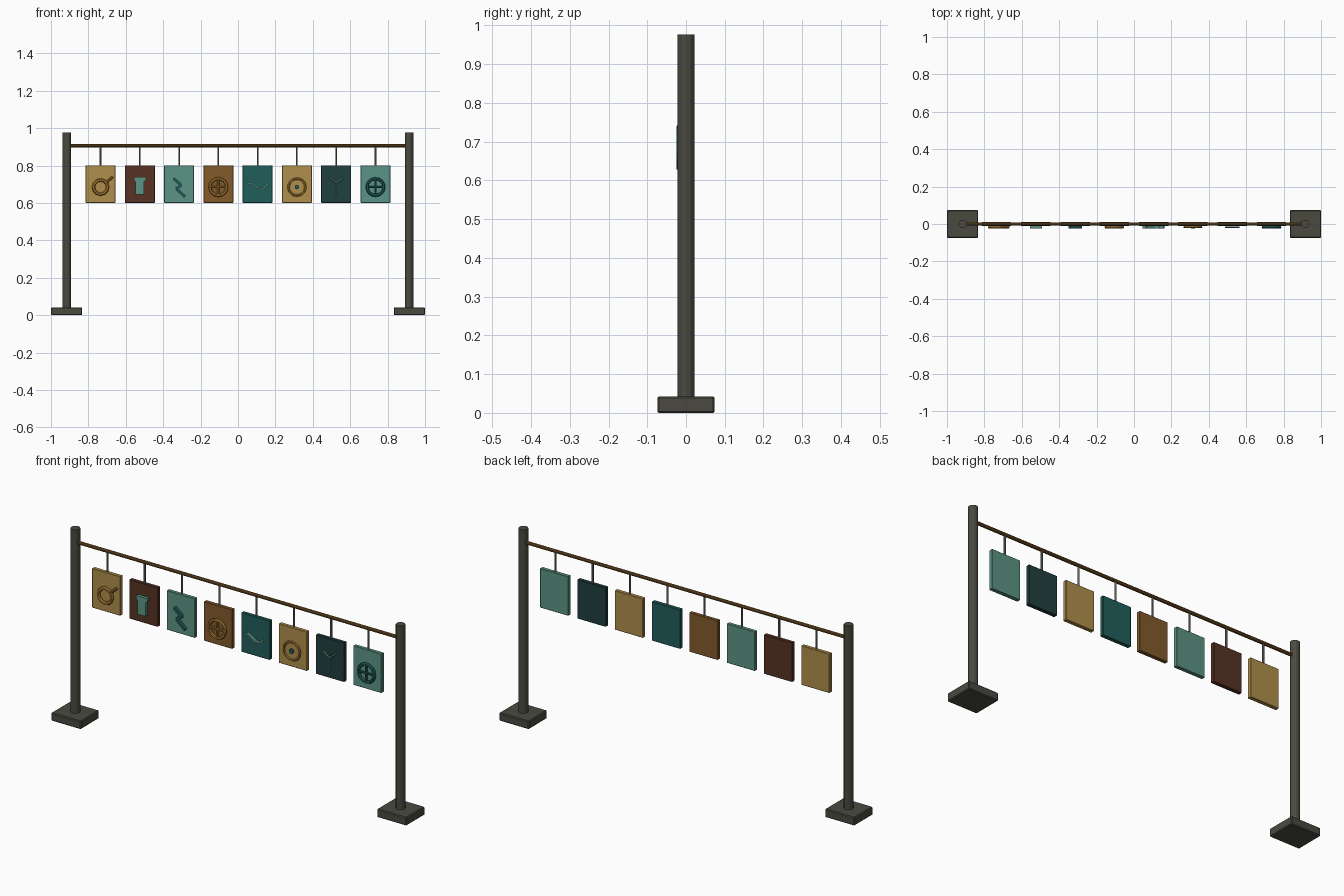
import bpy, bmesh, math
from mathutils import Vector

if "Cube" in bpy.data.objects:
    bpy.data.objects.remove(bpy.data.objects["Cube"])


def material(name, hex_colour):
    lin = []
    for i in (0, 2, 4):
        c = int(hex_colour[i:i + 2], 16) / 255
        lin.append(c / 12.92 if c <= 0.04045 else ((c + 0.055) / 1.055) ** 2.4)
    m = bpy.data.materials.new(name)
    m.diffuse_color = (*lin, 1)
    m.use_nodes = True
    m.node_tree.nodes["Principled BSDF"].inputs["Base Color"].default_value = m.diffuse_color
    return m


IRON = material("dark iron", "4A4A40")
BRASS = material("aged brass", "7A5626")
STEEL = material("hanger grey", "77756C")
GOLD = material("pale gold", "B08F4B")
MAROON = material("red brown", "573223")
MINT = material("light teal", "5C9486")
BRONZE = material("bronze brown", "835B2B")
TEAL = material("deep teal", "205F5B")
NIGHT = material("dark teal", "203F3E")
AMBER = material("amber", "A87A32")


def finish(name, bm, mat, bevel=0):
    bmesh.ops.recalc_face_normals(bm, faces=bm.faces)
    me = bpy.data.meshes.new(name)
    bm.to_mesh(me)
    bm.free()
    me.materials.append(mat)
    ob = bpy.data.objects.new(name, me)
    bpy.context.collection.objects.link(ob)
    if bevel:
        mod = ob.modifiers.new("bevel", "BEVEL")
        mod.width, mod.segments = bevel, 1
    return ob


def box(name, centre, size, mat, bevel=0):
    bm = bmesh.new()
    bmesh.ops.create_cube(bm, size=1)
    bmesh.ops.scale(bm, vec=size, verts=bm.verts)
    bmesh.ops.translate(bm, vec=centre, verts=bm.verts)
    return finish(name, bm, mat, bevel)


def rod(name, a, b, r, mat, sides=8):
    a, b = Vector(a), Vector(b)
    bm = bmesh.new()
    bmesh.ops.create_cone(bm, cap_ends=True, segments=sides, radius1=r, radius2=r, depth=(b - a).length)
    bm.transform((b - a).to_track_quat("Z", "Y").to_matrix().to_4x4())
    bmesh.ops.translate(bm, vec=(a + b) / 2, verts=bm.verts)
    return finish(name, bm, mat)


def ring(name, x, z, major, minor, mat, sides=16, tube=6):
    bm = bmesh.new()
    v = []
    for i in range(sides):
        a = 2 * math.pi * i / sides
        row = []
        for j in range(tube):
            t = 2 * math.pi * j / tube
            r = major + minor * math.cos(t)
            row.append(bm.verts.new((x + r * math.cos(a), RELIEF_Y + minor * math.sin(t), z + r * math.sin(a))))
        v.append(row)
    for i in range(sides):
        for j in range(tube):
            k, l = (i + 1) % sides, (j + 1) % tube
            bm.faces.new((v[i][j], v[k][j], v[k][l], v[i][l]))
    return finish(name, bm, mat)


def plate(name, points, x, z, mat, front=-0.025):
    # flat outline in xz, extruded from the panel face
    bm = bmesh.new()
    f = bm.faces.new([bm.verts.new((x + px, -0.008, z + pz)) for px, pz in points])
    out = bmesh.ops.extrude_face_region(bm, geom=[f])
    bmesh.ops.translate(bm, vec=(0, front + 0.008, 0), verts=[g for g in out["geom"] if isinstance(g, bmesh.types.BMVert)])
    return finish(name, bm, mat)


def stroke(name, points, x, z, width, mat):
    # square bars along a polyline
    for n, (a, b) in enumerate(zip(points, points[1:])):
        a, b = Vector(a), Vector(b)
        d = (b - a).normalized() * width / 2
        s = Vector((-d.y, d.x))
        plate(f"{name}_{n + 1}", [a + s, a - s, b - s, b + s], x, z, mat)


RELIEF_Y = -0.017
Z = 0.685

# posts and feet
for side, sx in (("left", -1), ("right", 1)):
    box(f"{side}_foot", (sx * 0.9165, 0, 0.021), (0.167, 0.148, 0.042), IRON, 0.004)
    rod(f"{side}_post", (sx * 0.915, 0, 0.03), (sx * 0.915, 0, 0.976), 0.0225, IRON, 12)

# crossbar
rod("crossbar", (-0.915, 0, 0.906), (0.915, 0, 0.906), 0.0085, BRASS, 10)

# hanging panels
xs = [-0.735 + 0.21 * i for i in range(8)]
for i, (x, m) in enumerate(zip(xs, (GOLD, MAROON, MINT, BRONZE, TEAL, GOLD, NIGHT, MINT))):
    rod(f"hanger_{i + 1}", (x, 0, 0.798), (x, 0, 0.906), 0.005, STEEL, 6)
    box(f"panel_{i + 1}", (x, 0, 0.701), (0.16, 0.02, 0.2), m, 0.002)

# panel 1: ring with handle
ring("pan_ring", xs[0], Z, 0.038, 0.009, AMBER, 12)
rod("pan_handle", (xs[0] + 0.027, RELIEF_Y, Z + 0.023), (xs[0] + 0.066, RELIEF_Y, Z + 0.055), 0.007, AMBER)

# panel 2: flared column
plate("column_relief", [(-0.032, 0.053), (0.032, 0.053), (0.032, 0.038), (0.022, 0.028), (0.022, -0.04),
                        (-0.022, -0.04), (-0.022, 0.028), (-0.032, 0.038)], xs[1], Z, MINT)

# panel 3: zigzag bolt
stroke("bolt", [(-0.03, 0.046), (0.012, 0.01), (-0.016, -0.008), (0.032, -0.052)], xs[2], Z, 0.014, TEAL)

# panels 4 and 8: wheels
for n, x, m in (("bronze_wheel", xs[3], AMBER), ("teal_wheel", xs[7], TEAL)):
    ring(n + "_rim", x, Z, 0.045, 0.008, m)
    rod(n + "_spoke_h", (x - 0.043, RELIEF_Y, Z), (x + 0.043, RELIEF_Y, Z), 0.006, m)
    rod(n + "_spoke_v", (x, RELIEF_Y, Z - 0.043), (x, RELIEF_Y, Z + 0.043), 0.006, m)

# panel 5: wave
stroke("wave", [(-0.058, 0.012), (-0.038, 0.024), (0.005, -0.006), (0.03, -0.006), (0.056, 0.016)],
       xs[4], Z, 0.009, MINT)

# panel 6: disc with rim and stud
rod("disc", (xs[5], -0.008, Z), (xs[5], -0.016, Z), 0.045, GOLD, 20)
ring("disc_rim", xs[5], Z, 0.045, 0.006, AMBER, 20)
rod("disc_stud", (xs[5], -0.01, Z), (xs[5], -0.025, Z), 0.012, TEAL, 10)

# panel 7: forked branch
for n, e in (("left_fork", (-0.036, 0.05)), ("right_fork", (0.036, 0.05)), ("fork_stem", (0, -0.045))):
    rod(n, (xs[6], RELIEF_Y, Z + 0.022), (xs[6] + e[0], RELIEF_Y, Z + e[1]), 0.005, MINT, 6)
